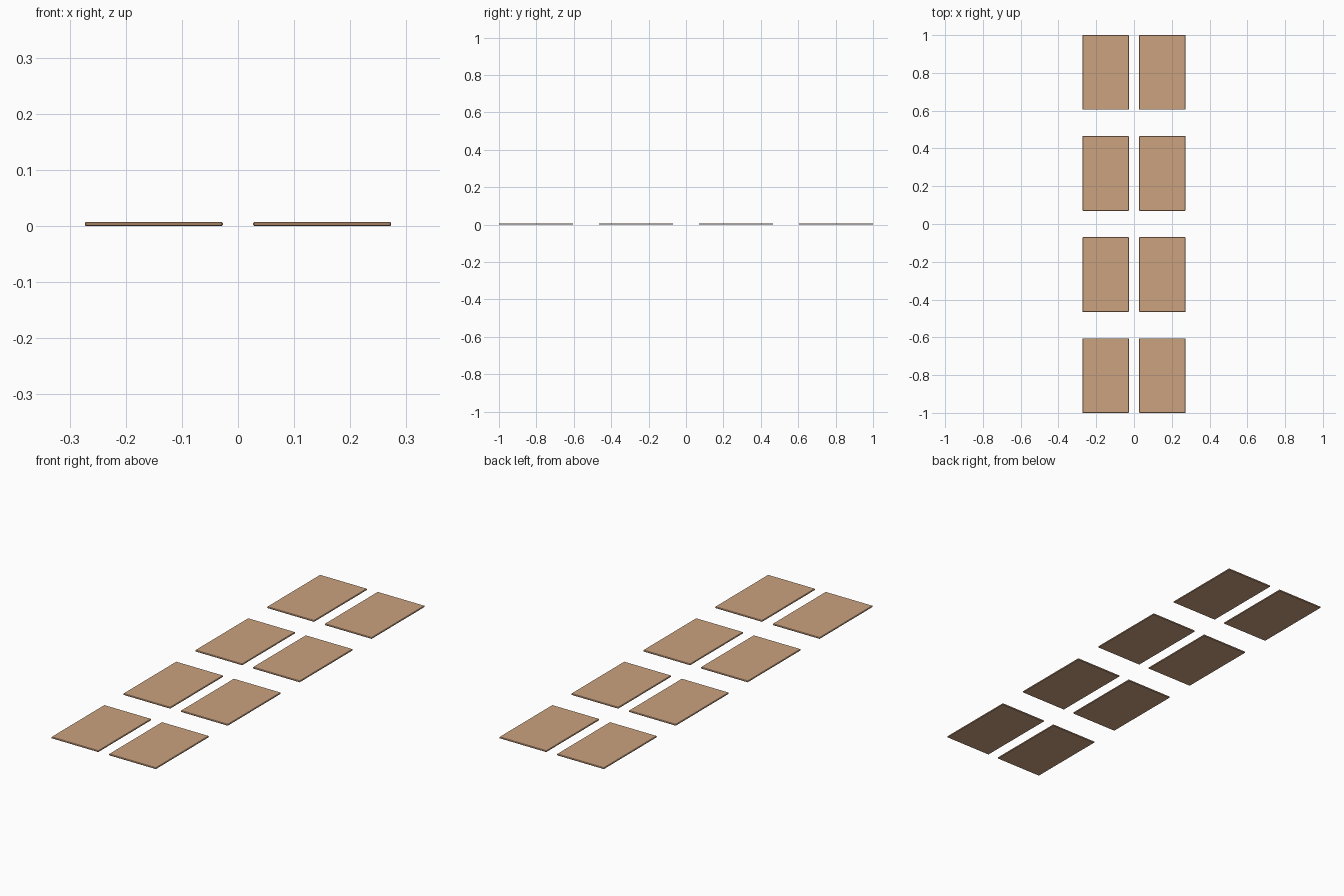
import bpy, bmesh

if "Cube" in bpy.data.objects:
    bpy.data.objects.remove(bpy.data.objects["Cube"])

# Panel dimensions
WIDTH, LENGTH, THICK, CHAMFER = 0.246, 0.395, 0.007, 0.002

tan = bpy.data.materials.new("tan")
tan.diffuse_color = (0.60, 0.36, 0.215, 1.0)
tan.use_nodes = True
tan.node_tree.nodes["Principled BSDF"].inputs["Base Color"].default_value = tan.diffuse_color


def make_panel(name, x, y):
    """Thin flat panel with small chamfers, resting on z = 0."""
    mesh = bpy.data.meshes.new(name)
    bm = bmesh.new()
    bmesh.ops.create_cube(bm, size=1.0)
    bmesh.ops.scale(bm, vec=(WIDTH, LENGTH, THICK), verts=bm.verts)
    bmesh.ops.bevel(bm, geom=bm.edges[:], offset=CHAMFER, segments=1,
                    profile=0.5, affect='EDGES')
    bm.to_mesh(mesh)
    bm.free()
    mesh.materials.append(tan)
    panel = bpy.data.objects.new(name, mesh)
    panel.location = (x, y, THICK / 2)
    bpy.context.collection.objects.link(panel)


# Two columns of four panels
for row in range(4):
    y = (row - 1.5) * 0.535
    for side, x in (("left", -0.15), ("right", 0.15)):
        make_panel(f"panel_{side}_{row + 1}", x, y)
